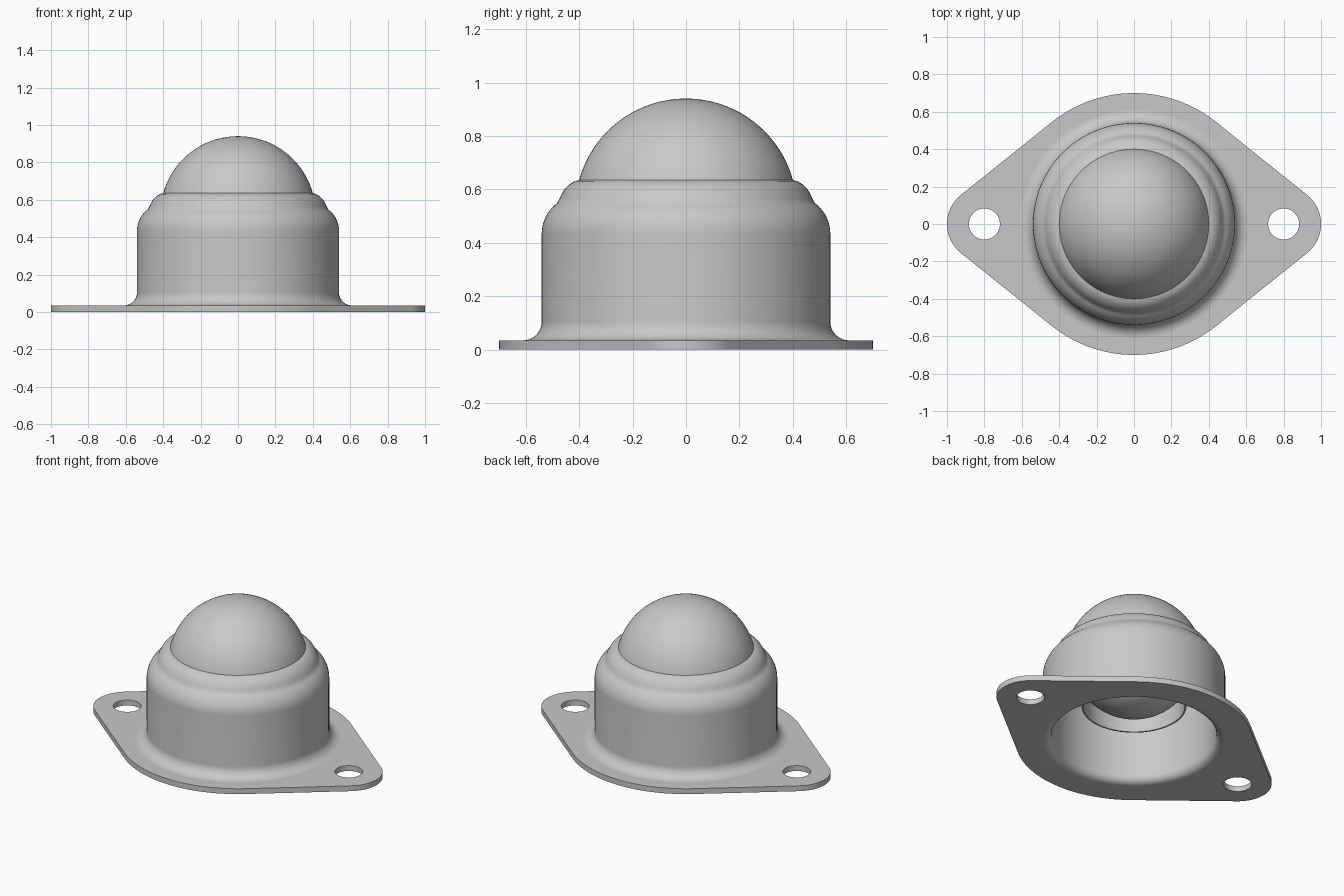
import bpy
import bmesh
from math import sin, cos, acos, asin, pi, radians

if "Cube" in bpy.data.objects:
    bpy.data.objects.remove(bpy.data.objects["Cube"], do_unlink=True)

grey = bpy.data.materials.new("satin grey metal")
grey.use_nodes = True
colour = (0.58, 0.58, 0.58, 1)
grey.diffuse_color = colour
grey.node_tree.nodes["Principled BSDF"].inputs["Base Color"].default_value = colour


def arc(cx, cy, r, start, end, steps):
    """Points on an arc, angles in radians."""
    return [(cx + r * cos(start + (end - start) * i / steps),
             cy + r * sin(start + (end - start) * i / steps)) for i in range(steps + 1)]


def smooth(obj):
    bpy.ops.object.select_all(action='DESELECT')
    obj.select_set(True)
    bpy.context.view_layer.objects.active = obj
    bpy.ops.object.shade_smooth_by_angle(angle=radians(32))


def lathe(name, profile, closed, steps=96):
    """Spin an (r, z) profile around the vertical axis."""
    bm = bmesh.new()
    verts = [bm.verts.new((r, 0, z)) for r, z in profile]
    pairs = list(zip(verts, verts[1:])) + ([(verts[-1], verts[0])] if closed else [])
    edges = [bm.edges.new(p) for p in pairs]
    bmesh.ops.spin(bm, geom=verts + edges, cent=(0, 0, 0), axis=(0, 0, 1),
                   angle=2 * pi, steps=steps, use_merge=False)
    bmesh.ops.remove_doubles(bm, verts=bm.verts, dist=1e-5)
    bmesh.ops.dissolve_degenerate(bm, edges=bm.edges, dist=1e-6)
    bmesh.ops.recalc_face_normals(bm, faces=bm.faces)
    mesh = bpy.data.meshes.new(name)
    bm.to_mesh(mesh)
    bm.free()
    mesh.materials.append(grey)
    obj = bpy.data.objects.new(name, mesh)
    bpy.context.collection.objects.link(obj)
    smooth(obj)


# Mounting flange: big circle and two end circles joined by tangents
THICK, JOIN = 0.035, 0.61
BIG, END, REACH, HOLE = 0.7, 0.2, 0.8, 0.083
t = acos((BIG - END) / REACH)
outline = (arc(REACH, 0, END, -t, t, 20) + arc(0, 0, BIG, t, pi - t, 32)
           + arc(-REACH, 0, END, pi - t, pi + t, 20) + arc(0, 0, BIG, pi + t, 2 * pi - t, 32))
loops = [outline, arc(0, 0, JOIN, 0, 2 * pi, 96)[:-1]]
loops += [arc(side * REACH, 0, HOLE, 0, 2 * pi, 40)[:-1] for side in (1, -1)]

curve = bpy.data.curves.new("flange_outline", 'CURVE')
curve.dimensions = '2D'
curve.fill_mode = 'BOTH'
curve.extrude = THICK / 2
for loop in loops:
    spline = curve.splines.new('POLY')
    spline.points.add(len(loop) - 1)
    for point, (x, y) in zip(spline.points, loop):
        point.co = (x, y, 0, 1)
    spline.use_cyclic_u = True
curve.materials.append(grey)
flange = bpy.data.objects.new("mounting_flange", curve)
flange.location.z = THICK / 2
bpy.context.collection.objects.link(flange)
bpy.ops.object.select_all(action='DESELECT')
flange.select_set(True)
bpy.context.view_layer.objects.active = flange
bpy.ops.object.convert(target='MESH')
smooth(bpy.context.object)

# Pressed housing: flared foot, straight wall, rounded shoulder and lip
outer = arc(JOIN, 0.105, 0.07, 1.5 * pi, pi, 10)
outer += arc(0.4, 0.435, 0.14, 0, radians(54), 10)
outer += [(0.474, 0.564), (0.467, 0.58), (0.458, 0.596), (0.446, 0.61),
          (0.432, 0.622), (0.416, 0.631), (0.4, 0.635)]
inner = [(0.4, 0.59), (0.43, 0.53)]
inner += arc(0.4, 0.43, 0.087, radians(55), 0, 8)
inner += arc(0.537, 0.05, 0.05, pi, 1.5 * pi, 10)
lathe("housing", outer + inner + [(JOIN, 0)], True)

# Seat: open tube under the ball, flaring out to the housing wall
lathe("ball_seat", [(0.31, 0.235), (0.31, 0.4), (0.45, 0.5), (0.3, 0.5), (0.3, 0.235)], True)

# Ball: exposed dome above, smaller bulge inside the seat
dome = arc(0, 0.525, 0.415, pi / 2, 0, 28)
bulge = arc(0, 0.577, 0.373, -acos(0.302 / 0.373), -pi / 2, 16)
dome[0] = (0, dome[0][1])
bulge[-1] = (0, bulge[-1][1])
lathe("ball", dome + bulge, False)
